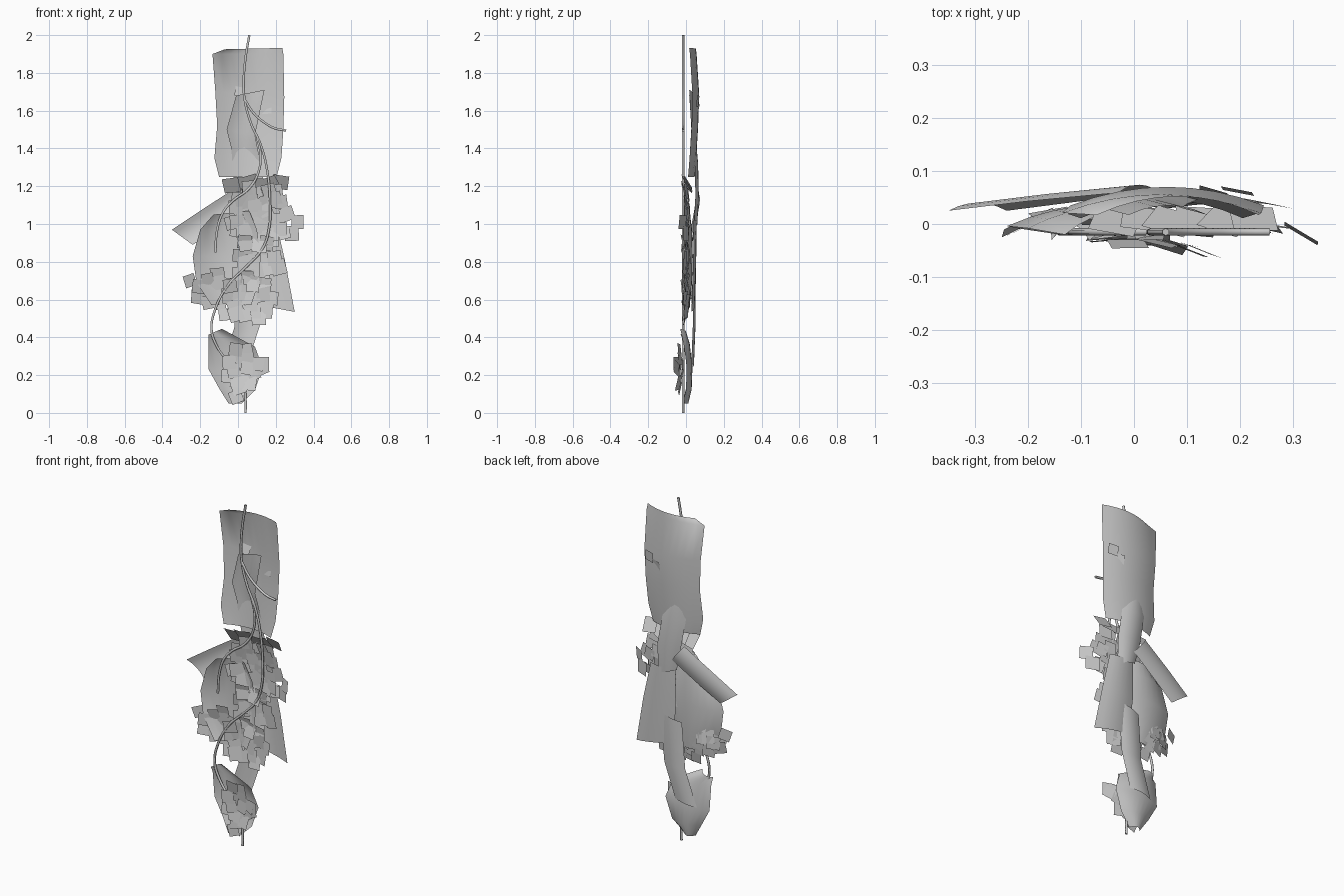
import bpy, math, random
from mathutils import Vector

if "Cube" in bpy.data.objects:
    bpy.data.objects.remove(bpy.data.objects["Cube"])

random.seed(4)
grey = bpy.data.materials.new("plain grey")
grey.diffuse_color = (0.6, 0.6, 0.6, 1)
grey.use_nodes = True
grey.node_tree.nodes["Principled BSDF"].inputs["Base Color"].default_value = grey.diffuse_color


def add_mesh(name, verts, faces, smooth=False):
    me = bpy.data.meshes.new(name)
    me.from_pydata(verts, [], faces)
    me.materials.append(grey)
    for p in me.polygons:
        p.use_smooth = smooth
    ob = bpy.data.objects.new(name, me)
    bpy.context.collection.objects.link(ob)
    return ob


def sheet(name, rows, arch, cols=6):
    """Thin arched strip; each row is left x,z, right x,z and the crest y."""
    verts, faces = [], []
    for xl, zl, xr, zr, y in rows:
        for i in range(cols + 1):
            t = i / cols
            u = 2 * t - 1
            verts.append((xl + (xr - xl) * t, y - arch * u * u, zl + (zr - zl) * t))
    w = cols + 1
    for r in range(len(rows) - 1):
        for c in range(cols):
            a = r * w + c
            faces.append((a, a + 1, a + w + 1, a + w))
    return add_mesh(name, verts, faces, True)


def leaves(name, spots, size=0.072):
    """Square leaves; each spot is x, y, z, tilt x, tilt z."""
    verts, faces = [], []
    for x, y, z, tx, tz in spots:
        n = Vector((tx, -1, tz)).normalized()
        a = n.cross(Vector((0, 0, 1))).normalized()
        b = n.cross(a)
        ang = random.choice((0.1, 0.3, -0.15, 0.0)) + random.uniform(-0.1, 0.1)
        h = size * random.uniform(0.9, 1.1) / 2
        k = len(verts)
        for q in range(4):
            th = ang + math.pi / 4 + q * math.pi / 2
            d = (a * math.cos(th) + b * math.sin(th)) * h * math.sqrt(2)
            verts.append(Vector((x, y, z)) + d)
        faces.append((k, k + 1, k + 2, k + 3))
    add_mesh(name, verts, faces)


def clump(cx, cz, rx, rz, n, y, drop, slope=0.0):
    """Spots spread evenly over a shallow dome whose rim drops to the front."""
    out = []
    for i in range(n):
        r = math.sqrt((i + 0.5) / n)
        th = i * 2.39996 + random.uniform(-0.2, 0.2)
        u, v = r * math.cos(th), r * math.sin(th)
        out.append((cx + rx * u, y - drop * r * r + slope * rx * u + random.uniform(-0.008, 0.008),
                    cz + rz * v, -0.3 * u + slope + random.uniform(-0.1, 0.1),
                    -0.25 * v + random.uniform(-0.1, 0.1)))
    return out


def vine(name, pts, y=-0.015, radius=0.007):
    cu = bpy.data.curves.new(name, 'CURVE')
    cu.dimensions = '3D'
    cu.bevel_depth = radius
    cu.bevel_resolution = 1
    cu.resolution_u = 6
    cu.use_fill_caps = True
    sp = cu.splines.new('BEZIER')
    sp.bezier_points.add(len(pts) - 1)
    for bp, (x, z) in zip(sp.bezier_points, pts):
        bp.co = (x, y, z)
        bp.handle_left_type = bp.handle_right_type = 'AUTO'
    cu.materials.append(grey)
    ob = bpy.data.objects.new(name, cu)
    bpy.context.collection.objects.link(ob)


# arched bark-like sheets
sheet("top_sheet", [(-.07, 1.925, .235, 1.932, .052), (-.135, 1.90, .24, 1.90, .056),
                    (-.12, 1.70, .245, 1.67, .070),
                    (-.11, 1.52, .24, 1.50, .064), (-.125, 1.35, .23, 1.35, .054),
                    (-.10, 1.25, .205, 1.25, .046)], .035, 8)
sheet("upper_strip", [(-.01, 1.68, .14, 1.71, .035), (-.06, 1.50, .09, 1.47, .048),
                      (-.035, 1.40, .10, 1.42, .056), (-.03, 1.32, .12, 1.32, .064),
                      (0, 1.15, .15, 1.15, .068), (.03, 1.02, .15, .98, .06)], .018)
sheet("left_strip", [(-.35, .97, -.24, .89, .040), (-.20, 1.07, -.10, .98, .058),
                     (-.03, 1.18, .05, 1.08, .074)], .015)
sheet("right_sheet", [(.04, 1.02, .20, 1.02, .056), (.04, .80, .25, .80, .054),
                      (.06, .58, .30, .535, .045)], .016)
sheet("lower_strip", [(0, .72, .14, .75, .052), (-.02, .45, .115, .46, .05),
                      (-.09, .24, .05, .26, .042)], .014)
sheet("round_sheet", [(-.13, 1.05, .06, 1.07, .02), (-.20, .97, .10, .97, .032),
                      (-.24, .83, .12, .83, .036), (-.22, .69, .11, .69, .032),
                      (-.14, .57, .07, .57, .02)], .04, 8)
sheet("base_sheet", [(-.155, .415, -.085, .445, .0), (-.157, .38, .09, .35, .02),
                     (-.155, .23, .13, .24, .034), (-.10, .13, .09, .12, .03),
                     (-.05, .05, .02, .05, .012)], .03, 8)

# clumps of small square leaves
leaves("upper_leaves", clump(.115, 1.04, .16, .165, 42, .015, .022)
       + [(.315, -.018, 1.01, -.6, .1), (.285, -.002, .95, -.4, 0)], .072)
leaves("crown_leaves", [(-.035 + .052 * i, .005 + .005 * (i % 2), 1.205 + .008 * (i % 3), -.1, -.6)
                        for i in range(6)], .08)
leaves("middle_leaves", clump(.10, .80, .13, .13, 16, .015, .02), .074)
leaves("lower_leaves", clump(.06, .61, .125, .12, 24, .012, .022), .074)
leaves("left_leaves", clump(-.135, .65, .09, .09, 13, .022, .016, .15)
       + [(-.255, .002, .70, .4, 0), (-.07, .005, .52, 0, .2)], .07)
leaves("base_leaves", clump(.03, .24, .105, .11, 16, -.03, .008, -.12)
       + [(-.01, -.03, .085, 0, .1), (.13, -.055, .26, -.35, 0)], .07)
leaves("back_leaves", [(.195, .062, 1.65, -.2, .1), (.15, .06, 1.61, -.3, .2),
                       (.01, .055, 1.70, .2, .3)], .055)

# winding vines
vine("main_vine", [(.06, 2.0), (.04, 1.88), (.03, 1.75), (.035, 1.66), (.07, 1.53), (.12, 1.42),
                   (.155, 1.28), (.17, 1.1), (.165, .98), (.13, .87), (.05, .78), (-.05, .68),
                   (-.12, .55), (-.14, .44), (-.11, .35), (-.03, .24), (.03, .14), (.04, .07),
                   (.04, 0)])
vine("upper_branch", [(.035, 1.66), (.08, 1.59), (.15, 1.53), (.20, 1.505), (.255, 1.495)])
vine("left_branch", [(.10, 1.46), (.118, 1.38), (.11, 1.28), (.06, 1.19), (-.03, 1.12),
                     (-.08, 1.06), (-.11, .97), (-.12, .85)])
